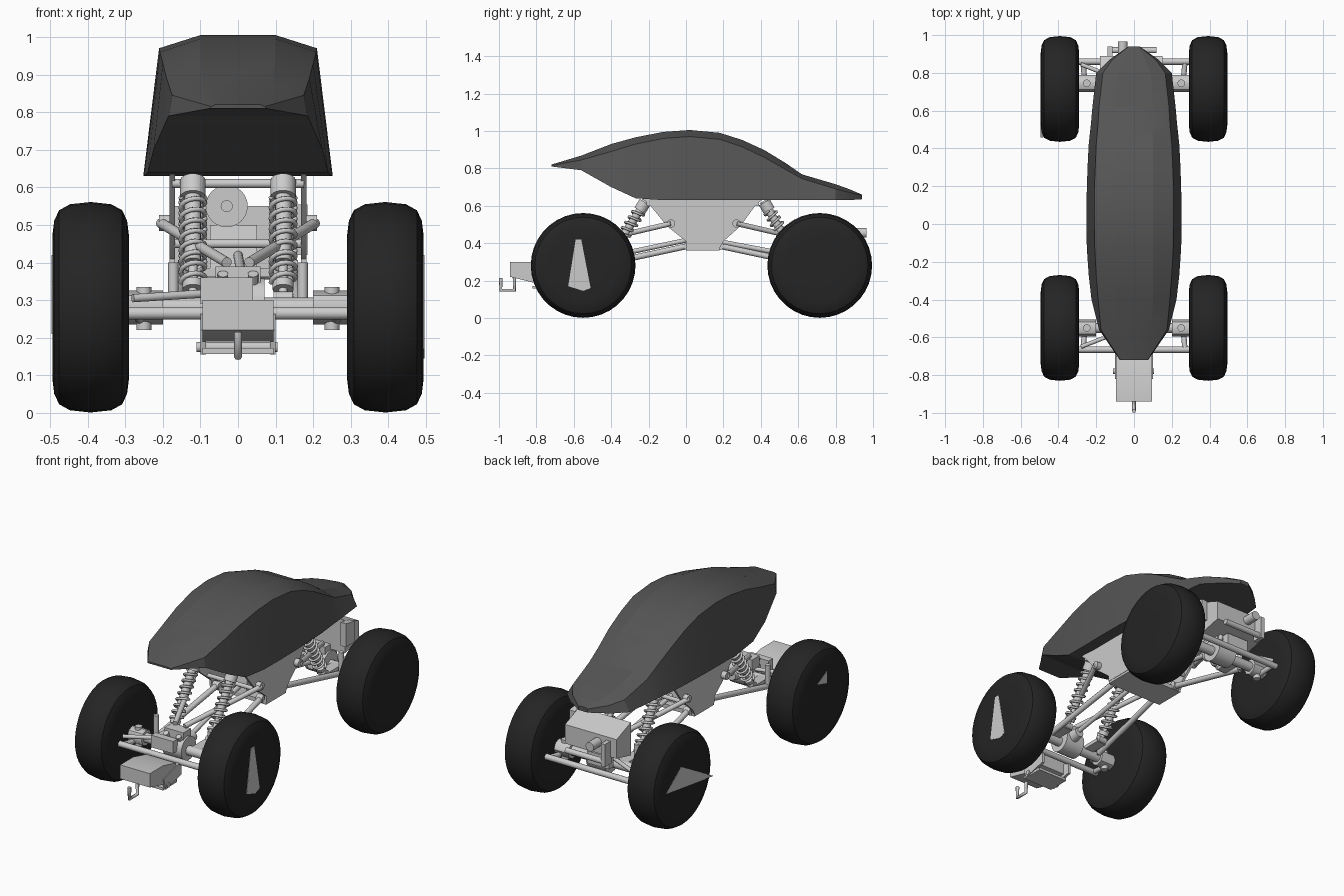
import bpy, bmesh, math
from mathutils import Vector, Matrix

if "Cube" in bpy.data.objects:
    bpy.data.objects.remove(bpy.data.objects["Cube"])


def material(name, v):
    m = bpy.data.materials.new(name)
    m.diffuse_color = (v, v, v, 1)
    m.use_nodes = True
    m.node_tree.nodes["Principled BSDF"].inputs["Base Color"].default_value = m.diffuse_color
    return m


RUBBER = material("rubber", 0.018)
SHELL = material("shell", 0.09)


def finish(name, bm, mat=None, angle=30):
    bmesh.ops.recalc_face_normals(bm, faces=bm.faces[:])
    me = bpy.data.meshes.new(name)
    bm.to_mesh(me)
    bm.free()
    me.shade_smooth()
    me.set_sharp_from_angle(angle=math.radians(angle))
    ob = bpy.data.objects.new(name, me)
    bpy.context.collection.objects.link(ob)
    if mat:
        me.materials.append(mat)
    return ob


def loft(name, rings, mat=None, angle=30):
    bm = bmesh.new()
    vs = [[bm.verts.new(p) for p in r] for r in rings]
    n = len(rings[0])
    for a, b in zip(vs, vs[1:]):
        for i in range(n):
            j = (i + 1) % n
            bm.faces.new((a[i], a[j], b[j], b[i]))
    bm.faces.new(vs[0])
    bm.faces.new(vs[-1])
    return finish(name, bm, mat, angle)


def rod(name, p, q, r, r2=None, sides=14):
    p, q = Vector(p), Vector(q)
    rot = (q - p).to_track_quat('Z', 'Y')
    rings = []
    for c, rad in ((p, r), (q, r if r2 is None else r2)):
        rings.append([c + rot @ Vector((rad * math.cos(t), rad * math.sin(t), 0))
                      for t in (2 * math.pi * i / sides for i in range(sides))])
    return loft(name, rings, angle=45)


def prism(name, x0, x1, pts):
    """Side profile of (y, z) points extruded along x."""
    return loft(name, [[(x, y, z) for y, z in pts] for x in (x0, x1)])


def box(name, x, y, z):
    return prism(name, *x, [(y[0], z[0]), (y[1], z[0]), (y[1], z[1]), (y[0], z[1])])


def tube(name, pts, r, res=2):
    """Round bar following a path."""
    cu = bpy.data.curves.new(name, 'CURVE')
    cu.dimensions = '3D'
    cu.bevel_depth, cu.bevel_resolution, cu.use_fill_caps = r, res, True
    sp = cu.splines.new('POLY')
    sp.points.add(len(pts) - 1)
    for a, b in zip(sp.points, pts):
        a.co = (*b, 1)
    tmp = bpy.data.objects.new(name + "_path", cu)
    bpy.context.collection.objects.link(tmp)
    bpy.context.view_layer.update()
    me = bpy.data.meshes.new_from_object(tmp.evaluated_get(bpy.context.evaluated_depsgraph_get()))
    bpy.data.objects.remove(tmp)
    ob = bpy.data.objects.new(name, me)
    bpy.context.collection.objects.link(ob)
    return ob


def shock(name, top, bottom):
    """Damper with coil spring."""
    t, b = Vector(top), Vector(bottom)
    rot = (t - b).to_track_quat('Z', 'Y')
    length = (t - b).length
    rod(name + "_damper", b.lerp(t, .3), t, .022)
    rod(name + "_shaft", b, b.lerp(t, .4), .012)
    rod(name + "_top_cap", b.lerp(t, .84), b.lerp(t, .98), .034)
    rod(name + "_lower_seat", b.lerp(t, .07), b.lerp(t, .13), .028)
    rod(name + "_eye", b - Vector((.025, 0, 0)), b + Vector((.025, 0, 0)), .018)
    turns, step = 8, 14
    path = []
    for i in range(turns * step + 1):
        f, a = i / (turns * step), 2 * math.pi * i / step
        path.append(b + rot @ Vector((.032 * math.cos(a), .032 * math.sin(a),
                                      length * (.13 + .71 * f))))
    tube(name + "_spring", path, .007, 1)


# Body shell: y, lower half width, lower z, shoulder half width and z, roof half width and z
stations = [
    (-.72, .075, .81, .072, .815, .06, .82), (-.56, .185, .79, .175, .845, .09, .868),
    (-.40, .225, .70, .19, .89, .10, .93), (-.27, .24, .64, .20, .93, .10, .966),
    (-.12, .25, .63, .208, .96, .10, .995), (.02, .252, .63, .21, .97, .10, 1.005),
    (.18, .25, .63, .21, .955, .10, .99), (.30, .246, .63, .205, .915, .10, .952),
    (.42, .24, .63, .20, .858, .10, .897), (.53, .228, .63, .19, .795, .10, .83),
    (.62, .22, .63, .185, .745, .10, .768), (.80, .20, .63, .165, .69, .09, .715),
    (.87, .13, .63, .115, .672, .06, .69), (.94, .03, .635, .028, .655, .02, .66)]
loft("body_shell", [[(-hb, y, zb), (-hs, y, zs), (-ht, y, zt), (ht, y, zt), (hs, y, zs), (hb, y, zb)]
                    for y, hb, zb, hs, zs, ht, zt in stations], SHELL, 16)

# Tyres
half = [(-.102, .09), (-.102, .19), (-.097, .23), (-.084, .258), (-.055, .274)]
profile = half + [(0, .28)] + [(-x, r) for x, r in reversed(half)]
for end, wy in (("front", -.55), ("rear", .715)):
    for side, s in (("left", -1), ("right", 1)):
        loft(f"{end}_{side}_tyre",
             [[(s * .392 + x, wy + r * math.cos(a), .281 + r * math.sin(a))
               for a in (2 * math.pi * i / 36 for i in range(36))] for x, r in profile], RUBBER)

# Wheel disc faces showing through the tyre walls
prism("front_right_wheel_disc", .48, .496, [(-.59, .42), (-.56, .42), (-.51, .16), (-.55, .145), (-.63, .17)])
prism("rear_left_wheel_disc", -.496, -.48, [(.889, .27), (.752, .374), (.458, .21)])
prism("front_left_wheel_disc", -.496, -.48, [(-.49, .375), (-.58, .42), (-.58, .35)])

# Chassis side plates, skid plate and cross members
plate = [(-.23, .635), (-.19, .60), (-.10, .49), (0, .41), (0, .375), (.18, .375),
         (.20, .41), (.29, .49), (.37, .60), (.41, .635)]
for side, s in (("left", -1), ("right", 1)):
    prism(f"{side}_chassis_plate", s * .168, s * .182, plate)
box("skid_plate", (-.18, .18), (0, .18), (.362, .385))
for i, (y, z) in enumerate([(-.2, .61), (.38, .61), (-.03, .45), (.22, .45)]):
    rod(f"chassis_cross_bar_{i}", (-.175, y, z), (.175, y, z), .012)

# Gearbox and motor
rod("motor", (-.03, -.06, .55), (-.03, .14, .55), .056, sides=24)
prism("gearbox", -.075, .05, [(.0, .385), (.14, .385), (.13, .5), (.02, .5)])
rod("motor_shaft", (-.03, -.08, .55), (-.03, -.05, .55), .016)
rod("front_drive_shaft", (0, .02, .42), (.02, -.5, .31), .013)
rod("rear_drive_shaft", (0, .12, .42), (.02, .7, .31), .013)

# Axles, links, steering and shocks; d points outward from the middle
for end, wy, d, cy, ly, top_y, bot_y in (("front", -.55, -1, -.08, .01, -.215, -.42),
                                         ("rear", .745, 1, .27, .18, .415, .60)):
    rod(f"{end}_axle_tube", (-.3, wy, .28), (.3, wy, .28), .027)
    rod(f"{end}_differential", (-.05, wy, .29), (.07, wy, .29), .068, sides=16)
    rod(f"{end}_differential_nose", (.02, wy, .3), (.02, wy - d * .11, .31), .045, .028)
    box(f"{end}_link_mount", (-.06, .06), (wy - .035, wy + .035), (.33, .39))
    rod(f"{end}_tie_rod", (-.29, wy + d * .115, .265), (.29, wy + d * .115, .265), .017)
    rod(f"{end}_drag_link", (-.28, wy + d * .1, .305), (-.05, wy + d * .01, .32), .011)
    box(f"{end}_steering_servo", (-.1, .04), (wy + d * .06, wy + d * .1), (.29, .36))
    for side, s in (("left", -1), ("right", 1)):
        n = f"{end}_{side}"
        rod(n + "_knuckle", (s * .2, wy, .28), (s * .3, wy, .28), .045, sides=8)
        rod(n + "_kingpin", (s * .25, wy, .22), (s * .25, wy, .335), .02)
        rod(n + "_steering_arm", (s * .26, wy, .25), (s * .27, wy + d * .115, .265), .014)
        rod(n + "_hub", (s * .28, wy, .28), (s * .34, wy - (.03 if d > 0 else 0), .28), .035)
        rod(n + "_upper_link", (s * .205, cy, .505), (s * .03, wy - d * .02, .40), .014)
        rod(n + "_upper_link_end", (s * .17, cy, .505), (s * .21, cy, .505), .022)
        rod(n + "_lower_link", (s * .14, ly, .385), (s * .17, wy - d * .05, .275), .016)
        rod(n + "_lower_link_end", (s * .12, ly, .385), (s * .16, ly, .385), .022)
        rod(n + "_link_bolt", (s * .172, wy - d * .05, .27), (s * .172, wy - d * .05, .40), .014)
        rod(n + "_mount_pin", (s * .04, wy, .3), (s * .04, wy + d * .05, .37), .014)
        box(n + "_shock_mount", (s * .09, s * .15), (min(wy, bot_y), max(wy, bot_y)), (.285, .305))
        shock(n + "_shock", (s * .12, top_y, .625), (s * .12, bot_y, .305))

# Front bumper, roller and tow hook
prism("front_bumper", -.095, .095, [(-.94, .3), (-.82, .3), (-.70, .27), (-.70, .2), (-.82, .19), (-.94, .22)])
for side, s in (("left", -1), ("right", 1)):
    prism(f"{side}_bumper_bracket", s * .085, s * .1, [(-.82, .22), (-.66, .27), (-.66, .19), (-.8, .155)])
box("bumper_lower_plate", (-.095, .095), (-.82, -.69), (.157, .172))
rod("bumper_roller", (-.11, -.78, .175), (.105, -.78, .175), .014)
tube("tow_hook", [(0, -.99, .215), (0, -.99, .148), (0, -.917, .148), (0, -.917, .23)], .01)

# Rear tray with winch drum
prism("rear_tray", -.18, .15, [(.76, .55), (.89, .5), (.89, .39), (.76, .36)])
prism("rear_tray_side", .15, .185, [(.72, .555), (.8, .54), (.8, .42), (.72, .42)])
rod("rear_winch_motor", (-.06, .88, .455), (-.06, .965, .455), .026)
box("rear_winch_bracket", (-.14, -.115), (.88, .94), (.35, .48))
rod("rear_winch_bar", (-.14, .92, .37), (.12, .92, .37), .016)
